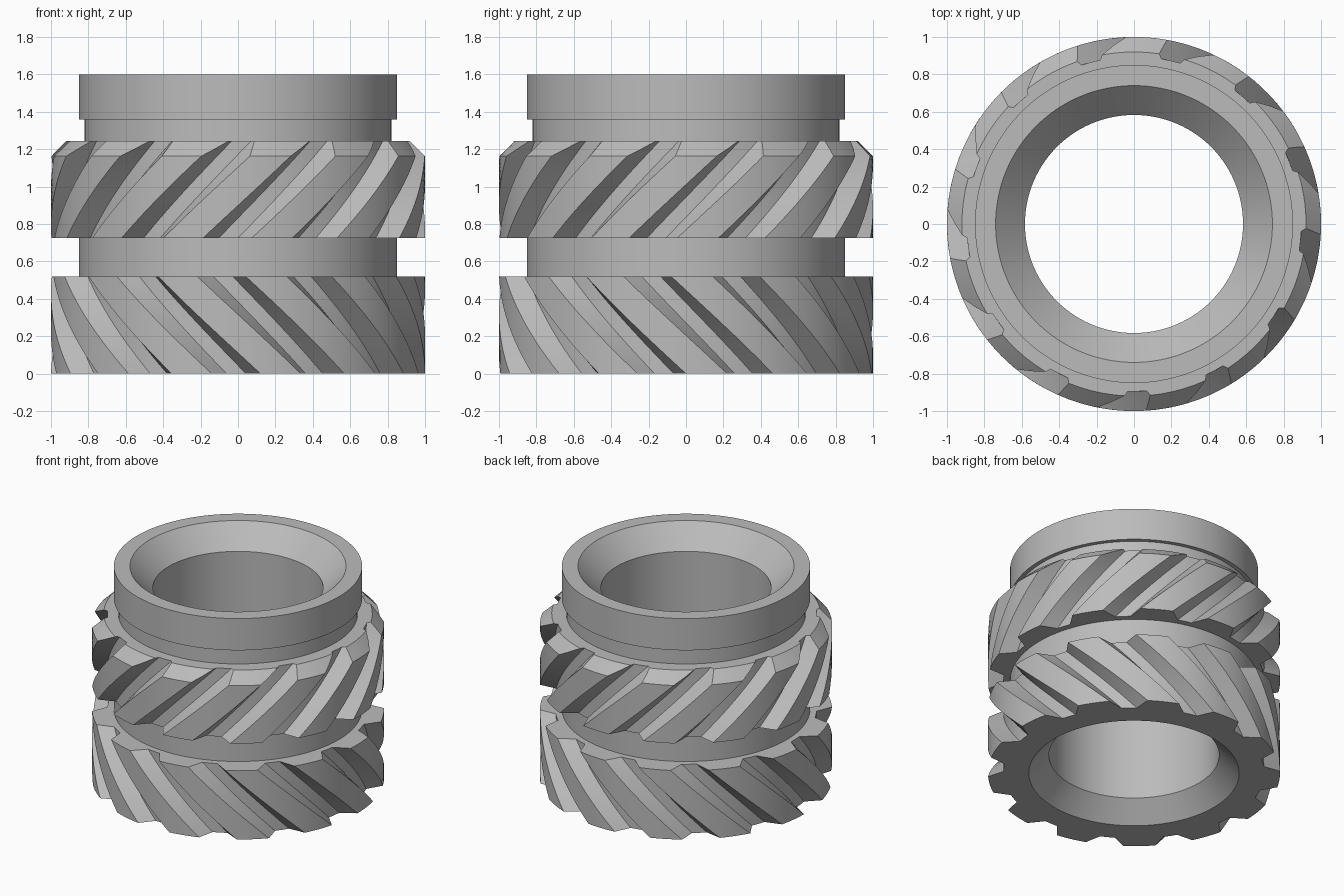
import bpy, bmesh, math

cube = bpy.data.objects.get("Cube")
if cube:
    bpy.data.objects.remove(cube, do_unlink=True)

steel = bpy.data.materials.new("grey_steel")
steel.use_nodes = True
steel.diffuse_color = (0.5, 0.5, 0.5, 1)
steel.node_tree.nodes["Principled BSDF"].inputs["Base Color"].default_value = (0.5, 0.5, 0.5, 1)

TEETH = 13
PITCH = 360 / TEETH
ROOT_R, TIP_R = 0.895, 1.0
ROOT_HALF, GAP_HALF = 3.3, 7.5      # half widths of a tooth gap, in degrees
TWIST = 62                          # helix twist, degrees per unit height


def polar(r, deg, z):
    a = math.radians(deg)
    return (r * math.cos(a), r * math.sin(a), z)


def finish(bm, name):
    bmesh.ops.recalc_face_normals(bm, faces=bm.faces)
    mesh = bpy.data.meshes.new(name)
    bm.to_mesh(mesh)
    bm.free()
    mesh.materials.append(steel)
    obj = bpy.data.objects.new(name, mesh)
    bpy.context.collection.objects.link(obj)
    bpy.ops.object.select_all(action="DESELECT")
    obj.select_set(True)
    bpy.context.view_layer.objects.active = obj
    bpy.ops.object.shade_smooth_by_angle(angle=math.radians(25))
    return obj


def bridge_rings(bm, rings):
    """Join a closed series of closed vertex rings with quads."""
    n = len(rings[0])
    for k, low in enumerate(rings):
        high = rings[(k + 1) % len(rings)]
        for i in range(n):
            j = (i + 1) % n
            bm.faces.new((low[i], low[j], high[j], high[i]))


def tooth_outline(r_max):
    """Radius and angle of every outline point, gap centres at multiples of the pitch."""
    wall = ROOT_HALF + (GAP_HALF - ROOT_HALF) * (r_max - ROOT_R) / (TIP_R - ROOT_R)
    land = PITCH - 2 * wall
    points = []
    for t in range(TEETH):
        c = t * PITCH
        points += [(ROOT_R, c + ROOT_HALF * s) for s in (-1, 0, 1)]
        points += [(r_max, c + wall + land * s / 5) for s in range(6)]
    return points


def helical_gear(name, z0, z1, inner_r, phase, hand, chamfer=0.0):
    bm = bmesh.new()
    steps = 12
    levels = [z0 + (z1 - chamfer - z0) * i / steps for i in range(steps + 1)]
    if chamfer:
        levels += [z1 - chamfer / 2, z1]
    rings = []
    for z in levels:
        r_max = TIP_R - max(0.0, z - (z1 - chamfer))
        turn = phase + hand * TWIST * (z - z0)
        rings.append([bm.verts.new(polar(r, a + turn, z)) for r, a in tooth_outline(r_max)])
    # inner wall closes the ring so the bore stays open
    for z in (z1, z0):
        turn = phase + hand * TWIST * (z - z0)
        rings.append([bm.verts.new(polar(inner_r, a + turn, z)) for r, a in tooth_outline(TIP_R)])
    bridge_rings(bm, rings)
    return finish(bm, name)


# Turned sleeve: outer steps, then countersunk bore
bm = bmesh.new()
profile = [(0.72, 0), (0.85, 0), (0.85, 1.0), (0.82, 1.0), (0.82, 1.36), (0.85, 1.36),
           (0.85, 1.6), (0.74, 1.6), (0.583, 1.44), (0.583, 0.14)]
SEGMENTS = 128
bridge_rings(bm, [[bm.verts.new(polar(r, 360 * i / SEGMENTS, z)) for i in range(SEGMENTS)]
                  for r, z in profile])
finish(bm, "sleeve")

# Two opposite-handed helical tooth rings
helical_gear("lower_helical_gear", 0, 0.52, 0.845, -90.6, -1)
helical_gear("upper_helical_gear", 0.725, 1.243, 0.815, -93.3, 1, chamfer=0.08)
